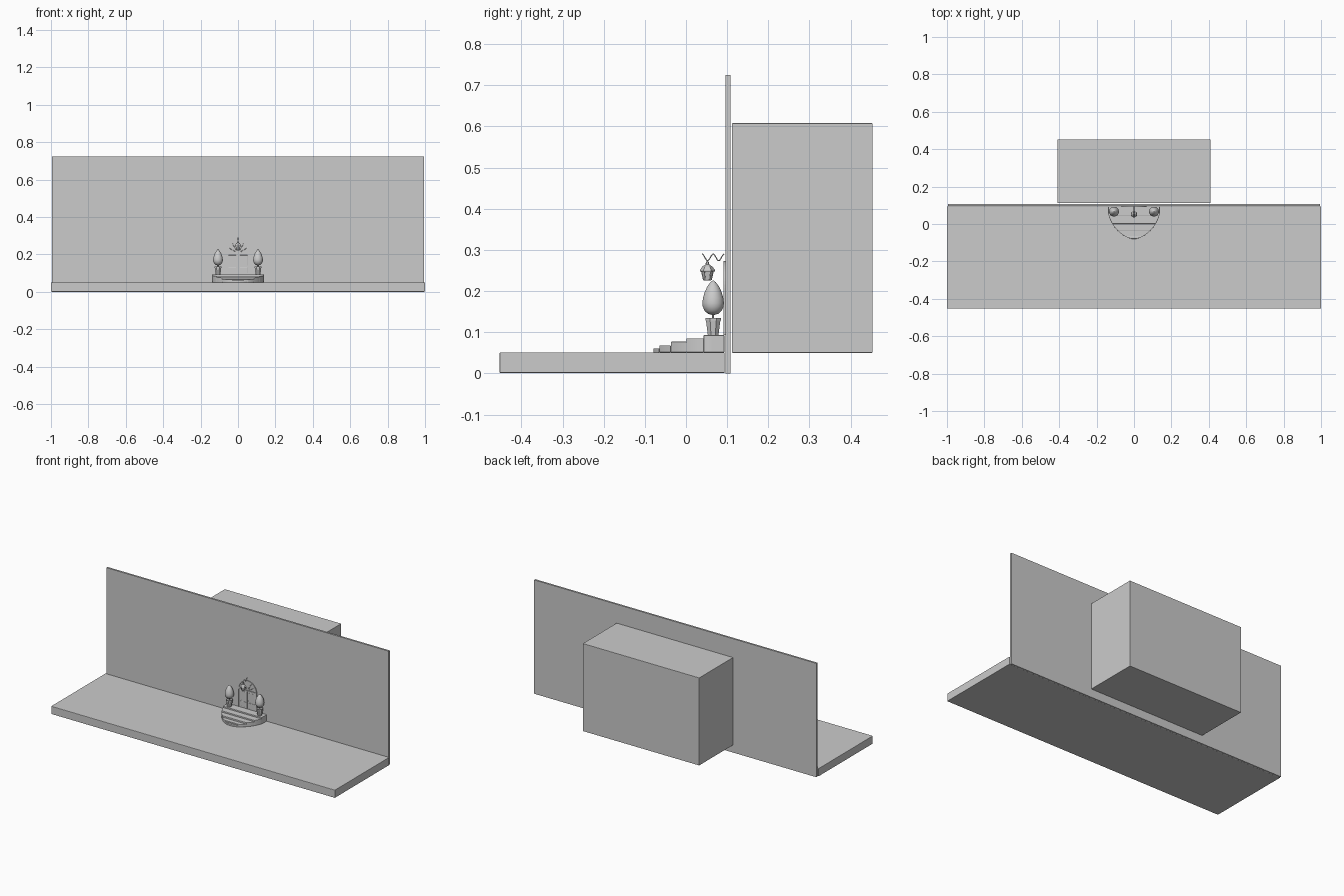
import bpy, bmesh, math
from mathutils import Vector

if "Cube" in bpy.data.objects:
    bpy.data.objects.remove(bpy.data.objects["Cube"])


def finish(name, bm, bevel=0, smooth=False):
    bmesh.ops.recalc_face_normals(bm, faces=bm.faces)
    me = bpy.data.meshes.new(name)
    bm.to_mesh(me)
    bm.free()
    ob = bpy.data.objects.new(name, me)
    bpy.context.collection.objects.link(ob)
    if bevel:
        m = ob.modifiers.new("bevel", 'BEVEL')
        m.width, m.segments, m.limit_method = bevel, 2, 'ANGLE'
        m.angle_limit = math.radians(50)
    if smooth:
        bpy.ops.object.select_all(action='DESELECT')
        ob.select_set(True)
        bpy.context.view_layer.objects.active = ob
        bpy.ops.object.shade_smooth_by_angle(angle=math.radians(40))
    return ob


def box(name, x0, x1, y0, y1, z0, z1, bevel=0):
    bm = bmesh.new()
    bmesh.ops.create_cube(bm, size=1)
    for v in bm.verts:
        v.co = Vector(((x0 + x1) / 2 + v.co.x * (x1 - x0),
                       (y0 + y1) / 2 + v.co.y * (y1 - y0),
                       (z0 + z1) / 2 + v.co.z * (z1 - z0)))
    return finish(name, bm, bevel)


def prism(name, pts, d, bevel=0):
    """Extrude a closed outline of 3D points by vector d."""
    bm = bmesh.new()
    f = bm.faces.new([bm.verts.new(p) for p in pts])
    r = bmesh.ops.extrude_face_region(bm, geom=[f])
    vs = [g for g in r['geom'] if isinstance(g, bmesh.types.BMVert)]
    bmesh.ops.translate(bm, vec=d, verts=vs)
    return finish(name, bm, bevel)


def lathe(name, prof, x, y, sides, smooth=False):
    bm = bmesh.new()
    rings = []
    for r, z in prof:
        rings.append([bm.verts.new((x + r * math.cos(2 * math.pi * (i + .5) / sides),
                                    y + r * math.sin(2 * math.pi * (i + .5) / sides), z))
                      for i in range(sides)])
    for a, b in zip(rings, rings[1:]):
        for i in range(sides):
            j = (i + 1) % sides
            bm.faces.new((a[i], a[j], b[j], b[i]))
    bm.faces.new(rings[0])
    bm.faces.new(rings[-1])
    return finish(name, bm, 0, smooth)


def wire(name, pts, r):
    cu = bpy.data.curves.new(name, 'CURVE')
    cu.dimensions, cu.bevel_depth, cu.bevel_resolution = '3D', r, 1
    sp = cu.splines.new('POLY')
    sp.points.add(len(pts) - 1)
    for p, c in zip(sp.points, pts):
        p.co = (*c, 1)
    ob = bpy.data.objects.new(name, cu)
    bpy.context.collection.objects.link(ob)


# pavement, facade wall and building volume behind
box("pavement", -1, 1, -0.453, 0.094, 0.001, 0.051, 0.002)
box("facade_wall", -0.995, 0.995, 0.096, 0.108, 0, 0.725)
box("building_volume", -0.41, 0.41, 0.112, 0.453, 0.05, 0.608, 0.001)


# rounded stair: straight treads clipped by a curved plan
def half_width(y):
    t = min(1, max(0, (0.06 - y) / 0.14))
    return max(0.004, 0.138 * (1 - t ** 1.5) ** 0.55)


edges = [-0.079, -0.065, -0.037, 0.001, 0.043, 0.093]
tops = [0.061, 0.068, 0.077, 0.085, 0.093]
for i, top in enumerate(tops):
    y0, y1 = edges[i], edges[i + 1]
    ys = [y0 + (y1 - y0) * k / 8 for k in range(9)]
    pts = [(half_width(y), y, 0.051) for y in ys]
    pts += [(-half_width(y), y, 0.051) for y in reversed(ys)]
    prism(f"step_{i + 1}", pts, (0, 0, top - 0.051), 0.0015)

# arched door surround
ZC, ZB = 0.207, 0.093


def arch(r, y, n=24):
    pts = [(r, y, ZB)]
    pts += [(r * math.cos(math.pi * k / n), y, ZC + r * math.sin(math.pi * k / n))
            for k in range(n + 1)]
    return pts + [(-r, y, ZB)]


bm = bmesh.new()
loops = [[bm.verts.new(p) for p in arch(r, y)]
         for r, y in ((0.066, 0.096), (0.066, 0.0915), (0.059, 0.0915), (0.059, 0.096))]
for k in range(4):
    a, b = loops[k], loops[(k + 1) % 4]
    for i in range(len(a) - 1):
        bm.faces.new((a[i], a[i + 1], b[i + 1], b[i]))
bm.faces.new([l[0] for l in loops])
bm.faces.new([l[-1] for l in loops])
finish("door_surround", bm)
prism("door_glass", arch(0.06, 0.0952), (0, 0.001, 0))

# transom, door leaves with raised panels, handles
box("door_transom", -0.06, 0.06, 0.0915, 0.096, 0.203, 0.210)
for s in (-1, 1):
    side = "left" if s < 0 else "right"
    xs = sorted((s * 0.001, s * 0.058))
    box(f"door_leaf_{side}", *xs, 0.0938, 0.096, ZB, 0.203)
    xs = sorted((s * 0.010, s * 0.050))
    for n, (z0, z1) in enumerate(((0.101, 0.132), (0.140, 0.196))):
        box(f"door_panel_{side}_{n}", *xs, 0.0928, 0.095, z0, z1, 0.0006)
    lathe(f"door_handle_{side}", [(0.001, 0.138), (0.001, 0.150)], s * 0.005, 0.0925, 8)

# fanlight bars
for k in range(1, 6):
    a = math.pi * k / 6
    wire(f"fan_bar_{k}", [(r * math.cos(a), 0.0945, ZC + r * math.sin(a))
                          for r in (0.015, 0.062)], 0.0015)
wire("fan_hub", [(0.018 * math.cos(math.pi * k / 12), 0.0945,
                  ZC + 0.018 * math.sin(math.pi * k / 12)) for k in range(13)], 0.0018)

# potted topiary trees
for s in (-1, 1):
    side = "left" if s < 0 else "right"
    x, y = s * 0.107, 0.066
    lathe(f"pot_{side}", [(0.014, 0.093), (0.019, 0.129), (0.0205, 0.129), (0.0205, 0.135),
                          (0.018, 0.135), (0.0175, 0.131)], x, y, 8)
    lathe(f"trunk_{side}", [(0.0025, 0.130), (0.0025, 0.150)], x, y, 8, True)
    lathe(f"foliage_{side}", [(0.003, 0.142), (0.013, 0.145), (0.021, 0.152), (0.0255, 0.162),
                              (0.0265, 0.171), (0.025, 0.183), (0.021, 0.197), (0.0145, 0.211),
                              (0.007, 0.221), (0.001, 0.226)], x, y, 20, True)

# hanging lantern and scrolled bracket
LY = 0.052
lathe("lantern_body", [(0.009, 0.226), (0.010, 0.228), (0.0145, 0.250)], 0, LY, 6)
lathe("lantern_cap", [(0.0185, 0.248), (0.0185, 0.251), (0.012, 0.260), (0.005, 0.264),
                      (0.0035, 0.270), (0.001, 0.274)], 0, LY, 6)
for k in range(6):
    a = 2 * math.pi * (k + .5) / 6
    wire(f"lantern_bar_{k}", [(r * math.cos(a), LY + r * math.sin(a), z)
                              for r, z in ((0.010, 0.227), (0.015, 0.250))], 0.0009)
wire("lantern_bracket", [(0, 0.039 + 0.054 * k / 32,
                          0.282 + 0.008 * math.cos(4 * math.pi * k / 32))
                         for k in range(33)], 0.0015)
